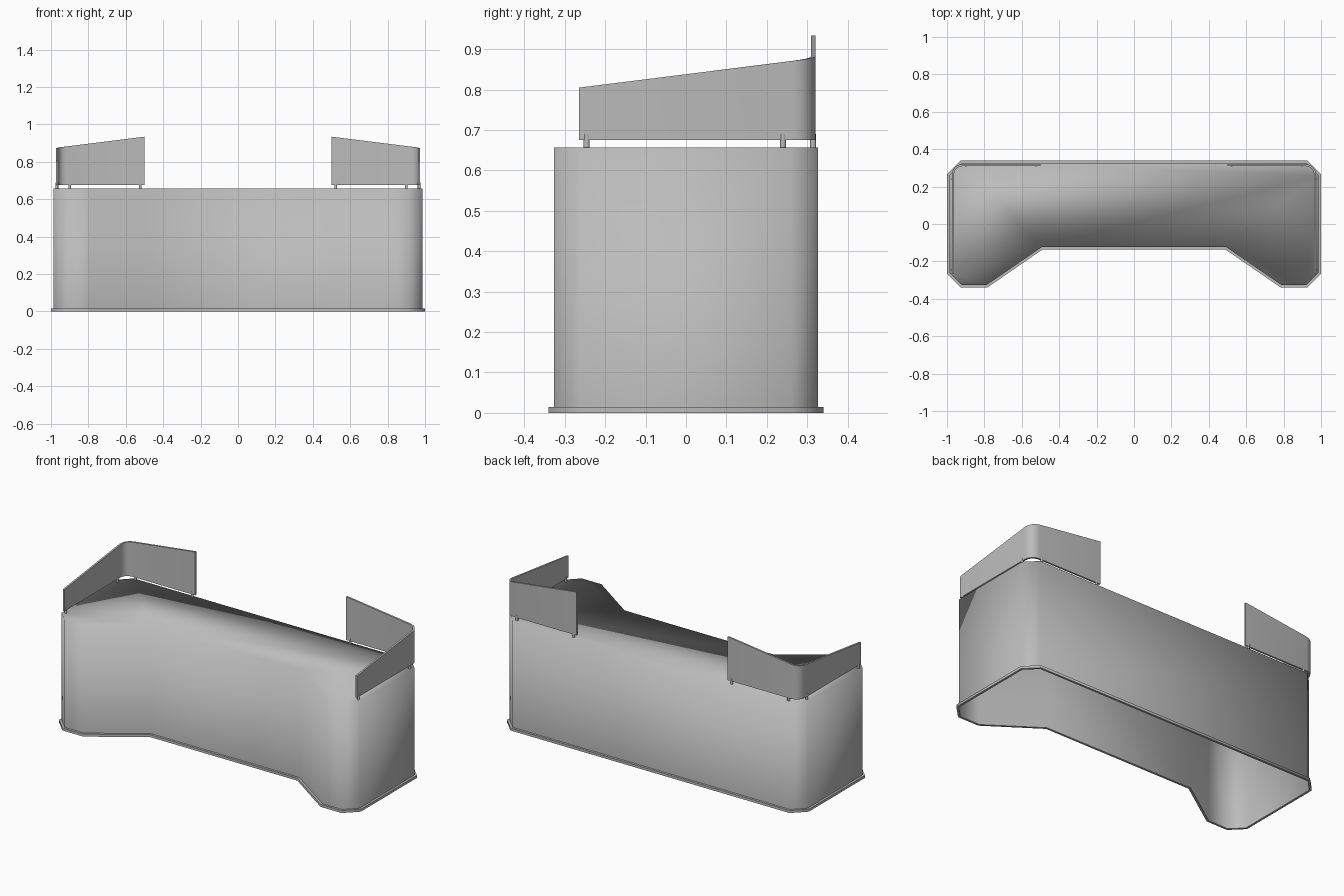
import bpy, bmesh, math
from mathutils import Vector

cube = bpy.data.objects.get("Cube")
if cube:
    bpy.data.objects.remove(cube, do_unlink=True)

grey = bpy.data.materials.new("plain grey")
grey.use_nodes = True
COLOUR = (0.5, 0.5, 0.5, 1)
grey.diffuse_color = COLOUR
grey.node_tree.nodes["Principled BSDF"].inputs["Base Color"].default_value = COLOUR


def finish(bm, name, recalc=True, flat=None):
    """Turn a bmesh into an object, smooth except at steep edges."""
    if recalc:
        bmesh.ops.recalc_face_normals(bm, faces=bm.faces)
    for f in bm.faces:
        f.smooth = not (flat and flat(f))
    for e in bm.edges:
        e.smooth = len(e.link_faces) == 2 and e.calc_face_angle(0) < math.radians(60)
    mesh = bpy.data.meshes.new(name)
    bm.to_mesh(mesh)
    bm.free()
    mesh.materials.append(grey)
    obj = bpy.data.objects.new(name, mesh)
    bpy.context.collection.objects.link(obj)
    return obj


def offset(path, d, closed):
    """Shift a 2D path to its left by d, with mitred corners."""
    out, n = [], len(path)
    for i, p in enumerate(path):
        before = path[i - 1] if closed or i else None
        after = path[(i + 1) % n] if closed or i < n - 1 else None
        dirs = [(b - a).normalized() for a, b in ((before, p), (p, after)) if a and b]
        normals = [Vector((-v.y, v.x)) for v in dirs]
        m = sum(normals, Vector((0, 0))).normalized()
        out.append(p + m * d / m.dot(normals[0]))
    return out


def ring(bm, path, z):
    return [bm.verts.new((p.x, p.y, z)) for p in path]


def bridge(bm, a, b):
    for i in range(len(a)):
        j = (i + 1) % len(a)
        bm.faces.new((a[i], a[j], b[j], b[i]))


# Counter outline, counter-clockwise: right-hand half mirrored to the other
half = [Vector(p) for p in ((0.49, -0.137), (0.785, -0.34), (0.925, -0.34),
                            (1, -0.265), (1, 0.265), (0.925, 0.34))]
outline = half + [Vector((-p.x, p.y)) for p in reversed(half)]
inner = offset(outline, 0.013, True)
BASE_TOP, COUNTER_TOP = 0.015, 0.657

# Counter body: open underneath, smooth walls, flat back and worktop
bm = bmesh.new()
low, high = ring(bm, inner, 0), ring(bm, inner, COUNTER_TOP)
bridge(bm, low, high)
bm.faces.new(high)
finish(bm, "counter_body", False, lambda f: f.normal.z > 0.9 or f.normal.y > 0.95)

# Base trim: a thin band around the foot
bm = bmesh.new()
loops = [ring(bm, inner, 0), ring(bm, outline, 0),
         ring(bm, outline, BASE_TOP), ring(bm, inner, BASE_TOP)]
for a, b in zip(loops, loops[1:]):
    bridge(bm, a, b)
bm.normal_update()
finish(bm, "base_trim", False)

# Screen path: along the end, round the back corner, along the back
R, END_X, BACK_Y, STEPS = 0.055, 0.974, 0.32, 4
path = [Vector((END_X, -0.265))]
for i in range(STEPS + 1):
    t = math.pi / 2 * i / STEPS
    path.append(Vector((END_X - R + R * math.cos(t), BACK_Y - R + R * math.sin(t))))
path.append(Vector((0.5, BACK_Y)))
THICK, SCREEN_LOW = 0.011, 0.675

for side, s in (("left", 1), ("right", -1)):
    # Screen: its top edge climbs steadily along the path
    bm = bmesh.new()
    inside = offset(path, THICK, False)
    sections, length = [], 0
    for i, (p, q) in enumerate(zip(path, inside)):
        if i:
            length += (p - path[i - 1]).length
        top = 0.805 + 0.125 * length
        sections.append([bm.verts.new((s * v.x, v.y, z)) for v, z in
                         ((p, SCREEN_LOW), (p, top), (q, top), (q, SCREEN_LOW))])
    for a, b in zip(sections, sections[1:]):
        bridge(bm, a, b)
    bm.faces.new(sections[0])
    bm.faces.new(sections[-1])
    finish(bm, side + "_screen")

    # Support pins holding the screen above the worktop
    mid = THICK / 2
    pins = [(END_X - mid, -0.246), (END_X - mid, 0.24),
            (0.9, BACK_Y - mid), (0.523, BACK_Y - mid)]
    for n, (x, y) in enumerate(pins, 1):
        bm = bmesh.new()
        bmesh.ops.create_cone(bm, cap_ends=True, segments=12, radius1=0.0075,
                              radius2=0.0075, depth=0.033)
        bmesh.ops.translate(bm, verts=bm.verts, vec=(s * x, y, COUNTER_TOP + 0.0165))
        finish(bm, f"{side}_screen_pin_{n}")
